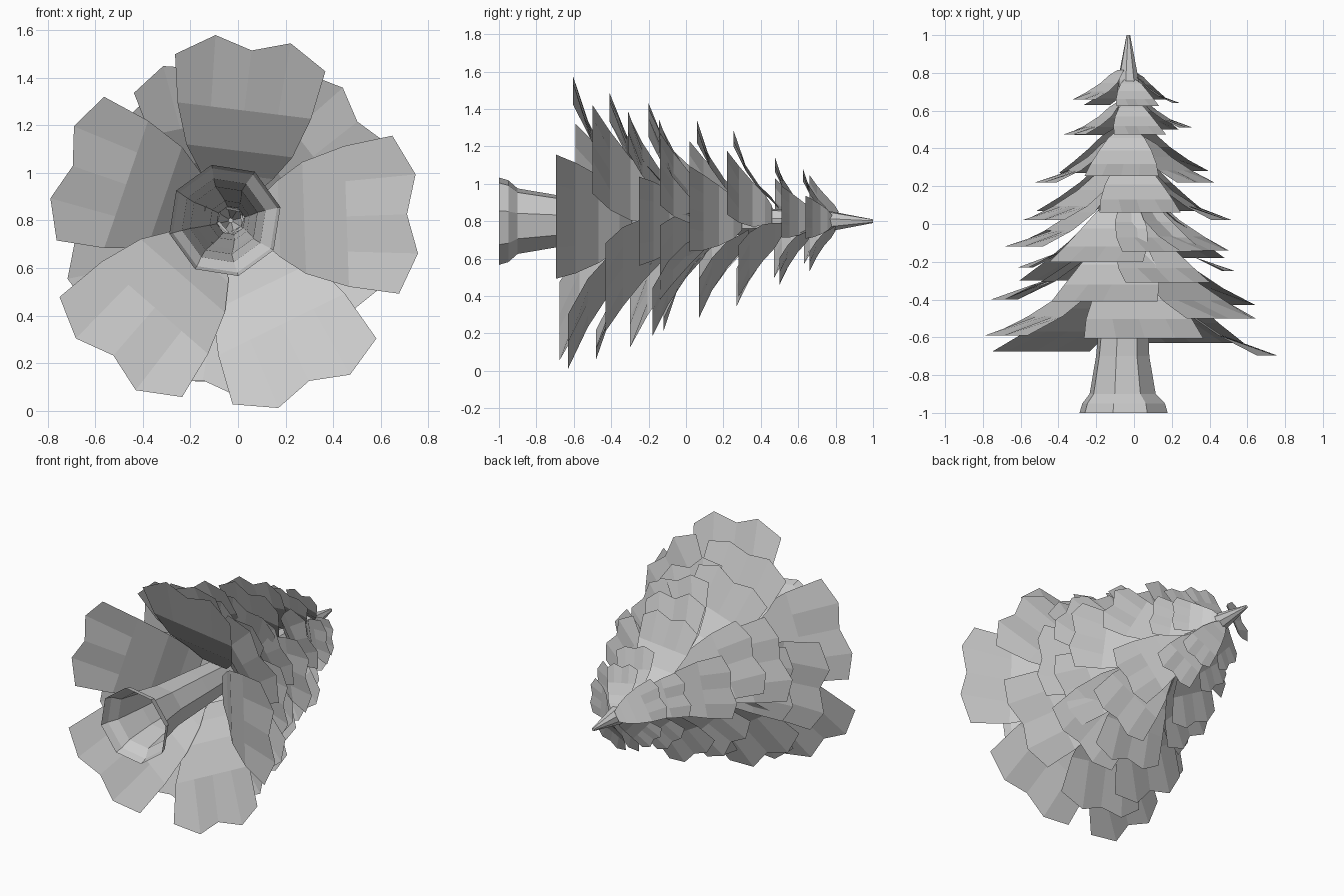
import bpy, bmesh, math, random
from mathutils import Vector

if "Cube" in bpy.data.objects:
    bpy.data.objects.remove(bpy.data.objects["Cube"])

random.seed(4)
CX, CZ = -0.03, 0.80   # tree axis runs along y through this point


def make_object(name, bm):
    me = bpy.data.meshes.new(name)
    bm.normal_update()
    bm.to_mesh(me)
    bm.free()
    ob = bpy.data.objects.new(name, me)
    bpy.context.collection.objects.link(ob)
    return ob


# Trunk: eight-sided tapered tube, open at the base, pointed at the top
def trunk():
    profile = [(-1, .24, -.055), (-.95, .225, -.055), (-.9, .18, -.06), (-.7, .145, -.06),
               (-.4, .125, -.05), (.1, .085, -.035), (.6, .06, -.03), (.76, .057, -.03), (1, .01, -.03)]
    bm = bmesh.new()
    rings = []
    for y, r, cx in profile:
        rings.append([bm.verts.new((cx + r * math.cos(math.tau * (i + .3) / 8), y,
                                    CZ + r * math.sin(math.tau * (i + .3) / 8))) for i in range(8)])
    for a, b in zip(rings, rings[1:]):
        for i in range(8):
            j = (i + 1) % 8
            bm.faces.new((a[j], a[i], b[i], b[j]))
    bm.faces.new(rings[-1][::-1])
    make_object("trunk", bm)


# Bough: flaring sheet whose notched end is cut level;
# rows are (radius, rise, half width) as parts of its length
ROWS = [(.15, .5, .11), (.25, .42, .20), (.38, .28, .29), (.60, .13, .365), (.87, 0, .41)]
NOTCH = [0, .11, .05, .11, 0]


def bough(name, angle, y_end, length):
    a = math.radians(angle)
    out = Vector((math.cos(a), 0, math.sin(a)))
    side = Vector((-math.sin(a), 0, math.cos(a)))
    jag = [random.uniform(-.02, .015) for _ in range(5)]
    bm = bmesh.new()
    grid = []
    for k, (r, rise, hw) in enumerate(ROWS):
        row = []
        for c in range(5):
            s = (c - 2) / 2
            rr = r
            if k == len(ROWS) - 1:
                rr += NOTCH[c] + jag[c]
            p = out * (rr * length) + side * (s * hw * length)
            row.append(bm.verts.new((CX + p.x, y_end + rise * length, CZ + p.z)))
        grid.append(row)
    for p, q in zip(grid, grid[1:]):
        for c in range(4):
            bm.faces.new((p[c], q[c], q[c + 1], p[c + 1]))
    make_object(name, bm)


trunk()

# Tiers from the base to the top: (angle, end height along y, length)
TIERS = [
    [(2, -.695, .81), (83, -.605, .775), (161, -.59, .775), (229, -.675, .81), (296, -.63, .81)],
    [(38, -.50, .73), (102, -.41, .70), (188, -.40, .72), (260, -.48, .74), (325, -.43, .71)],
    [(0, -.25, .58), (66, -.31, .60), (108, -.20, .63), (184, -.23, .60), (238, -.30, .72), (300, -.18, .64)],
    [(35, -.14, .57), (68, -.145, .56), (162, -.12, .65), (268, -.12, .59), (332, -.14, .55)],
    [(8, .02, .56), (82, .06, .53), (154, .02, .57), (225, .07, .54), (297, .07, .53)],
    [(30, .22, .48), (95, .255, .48), (168, .22, .49), (240, .27, .47), (318, .28, .46)],
    [(10, .51, .34), (78, .475, .34), (160, .475, .34), (228, .47, .33), (298, .50, .35)],
    [(5, .64, .28), (78, .625, .28), (150, .66, .31), (222, .63, .26), (296, .66, .28)],
]
for t, tier in enumerate(TIERS):
    for b, (ang, y, length) in enumerate(tier):
        bough(f"bough_{t + 1}_{b + 1}", ang, y, length)
